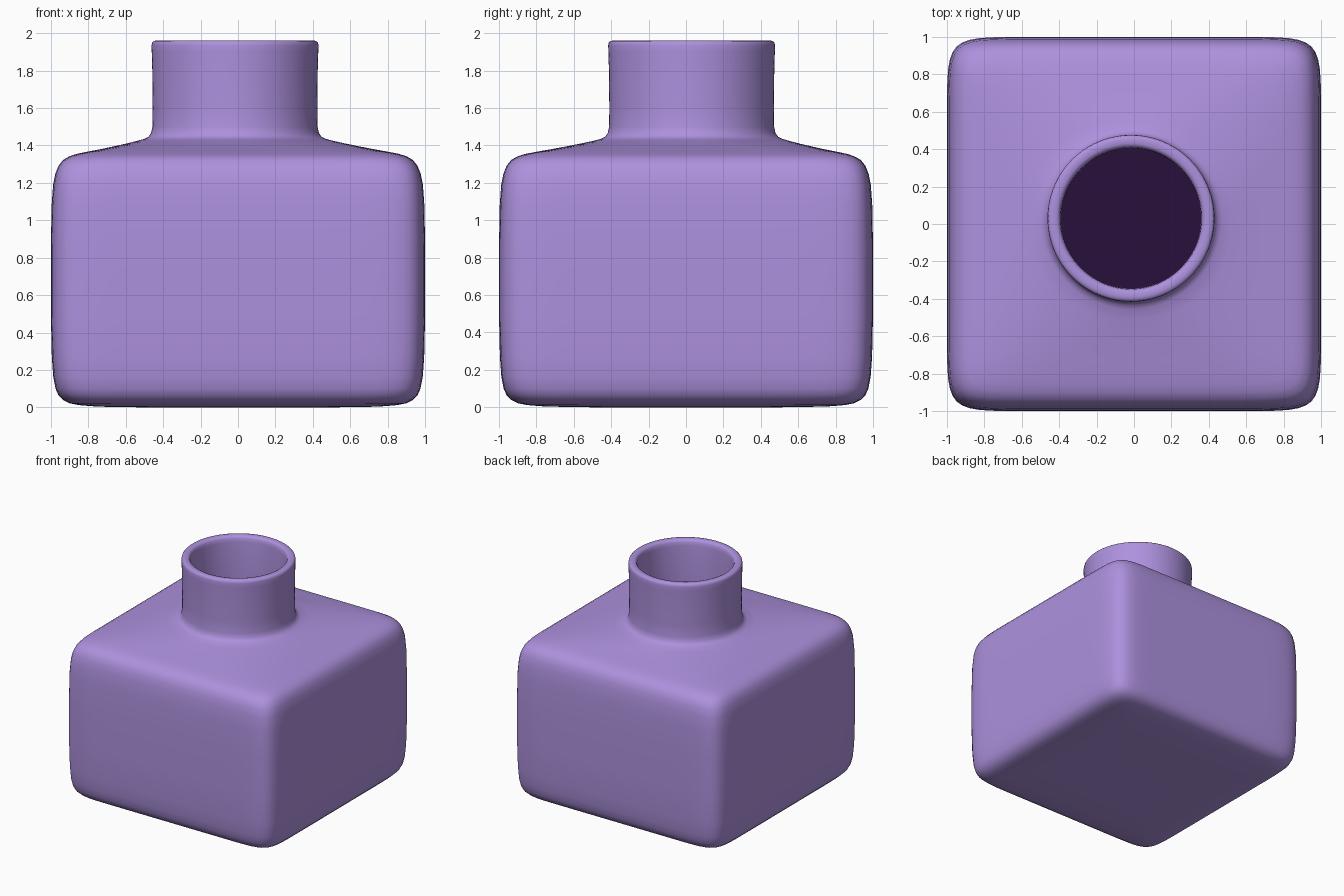
import bpy, bmesh, math

if "Cube" in bpy.data.objects:
    bpy.data.objects.remove(bpy.data.objects["Cube"])

N = 96                      # points around each cross-section
NECK = (-0.016, 0.03)       # neck sits slightly off centre


def material(name, rgb):
    m = bpy.data.materials.new(name)
    m.diffuse_color = (*rgb, 1)
    m.use_nodes = True
    m.node_tree.nodes["Principled BSDF"].inputs["Base Color"].default_value = m.diffuse_color
    return m


def section(half, power, z, shift):
    """Superellipse ring: power 2 is a circle, a high power a rounded square."""
    pts = []
    for i in range(N):
        a = 2 * math.pi * i / N
        if power > 2:       # crowd the points towards the corners
            a += 0.15 * min(1, (power - 2) / 8) * math.sin(4 * a)
        c, s = math.cos(a), math.sin(a)
        r = half / (abs(c) ** power + abs(s) ** power) ** (1 / power)
        pts.append((r * c + NECK[0] * shift, r * s + NECK[1] * shift, z))
    return pts


def loft(name, rings, mat):
    """Skin rings of (half width, height, power, neck shift) and cap both ends."""
    bm = bmesh.new()
    loops = [[bm.verts.new(p) for p in section(h, n, z, k)] for h, z, n, k in rings]
    for a, b in zip(loops, loops[1:]):
        for i in range(N):
            j = (i + 1) % N
            bm.faces.new((a[i], a[j], b[j], b[i]))
    bm.faces.new(loops[0][::-1])
    bm.faces.new(loops[-1])
    bmesh.ops.recalc_face_normals(bm, faces=bm.faces)
    me = bpy.data.meshes.new(name)
    bm.to_mesh(me)
    bm.free()
    me.materials.append(mat)
    ob = bpy.data.objects.new(name, me)
    bpy.context.collection.objects.link(ob)
    bpy.ops.object.select_all(action='DESELECT')
    ob.select_set(True)
    bpy.context.view_layer.objects.active = ob
    bpy.ops.object.shade_smooth_by_angle(angle=math.radians(50))
    return ob


lilac = material("lilac_glass", (0.42, 0.285, 0.73))
dark = material("dark_ink", (0.02, 0.005, 0.043))

SQ = 13
# Outer body, from the base up to the shoulder edge
body = [(h, z, SQ, 0) for h, z in (
    (0.5, 0.0), (0.75, 0.004), (0.85, 0.012), (0.9, 0.022), (0.935, 0.04),
    (0.96, 0.066), (0.975, 0.1), (0.987, 0.16), (0.995, 0.27), (1.0, 0.5),
    (1.0, 0.85), (0.996, 1.08), (0.988, 1.19), (0.976, 1.25), (0.96, 1.29),
    (0.935, 1.322), (0.9, 1.342))]

# Sloping shoulder, blending from square to round
shoulder = [(0.86, 1.355, 11, 0.05), (0.8, 1.367, 8.5, 0.15), (0.73, 1.38, 6, 0.3),
            (0.66, 1.394, 4.3, 0.5), (0.59, 1.409, 3.1, 0.7), (0.53, 1.423, 2.4, 0.9)]

# Neck, rolled rim and inside of the neck
neck = [(r, z, 2, 1) for r, z in (
    (0.485, 1.435), (0.463, 1.446), (0.449, 1.465), (0.441, 1.5), (0.44, 1.6),
    (0.442, 1.8), (0.445, 1.9), (0.446, 1.935), (0.443, 1.95), (0.435, 1.958),
    (0.42, 1.961), (0.4, 1.96), (0.387, 1.955), (0.379, 1.94), (0.375, 1.91),
    (0.374, 1.6), (0.375, 1.45), (0.4, 1.38))]

# Hollow interior down to the floor
inside = [(0.55, 1.35, 3.1, 0.6), (0.75, 1.31, 8, 0.1), (0.87, 1.27, SQ, 0),
          (0.92, 1.18, SQ, 0), (0.93, 0.9, SQ, 0), (0.93, 0.4, SQ, 0),
          (0.9, 0.13, SQ, 0), (0.8, 0.075, SQ, 0), (0.5, 0.07, SQ, 0)]

loft("bottle", body + shoulder + neck + inside, lilac)

# Ink filling the hollow
loft("ink", [(0.78, 0.08, SQ, 0), (0.88, 0.135, SQ, 0), (0.92, 0.4, SQ, 0),
             (0.92, 0.9, SQ, 0), (0.91, 1.18, SQ, 0)], dark)
